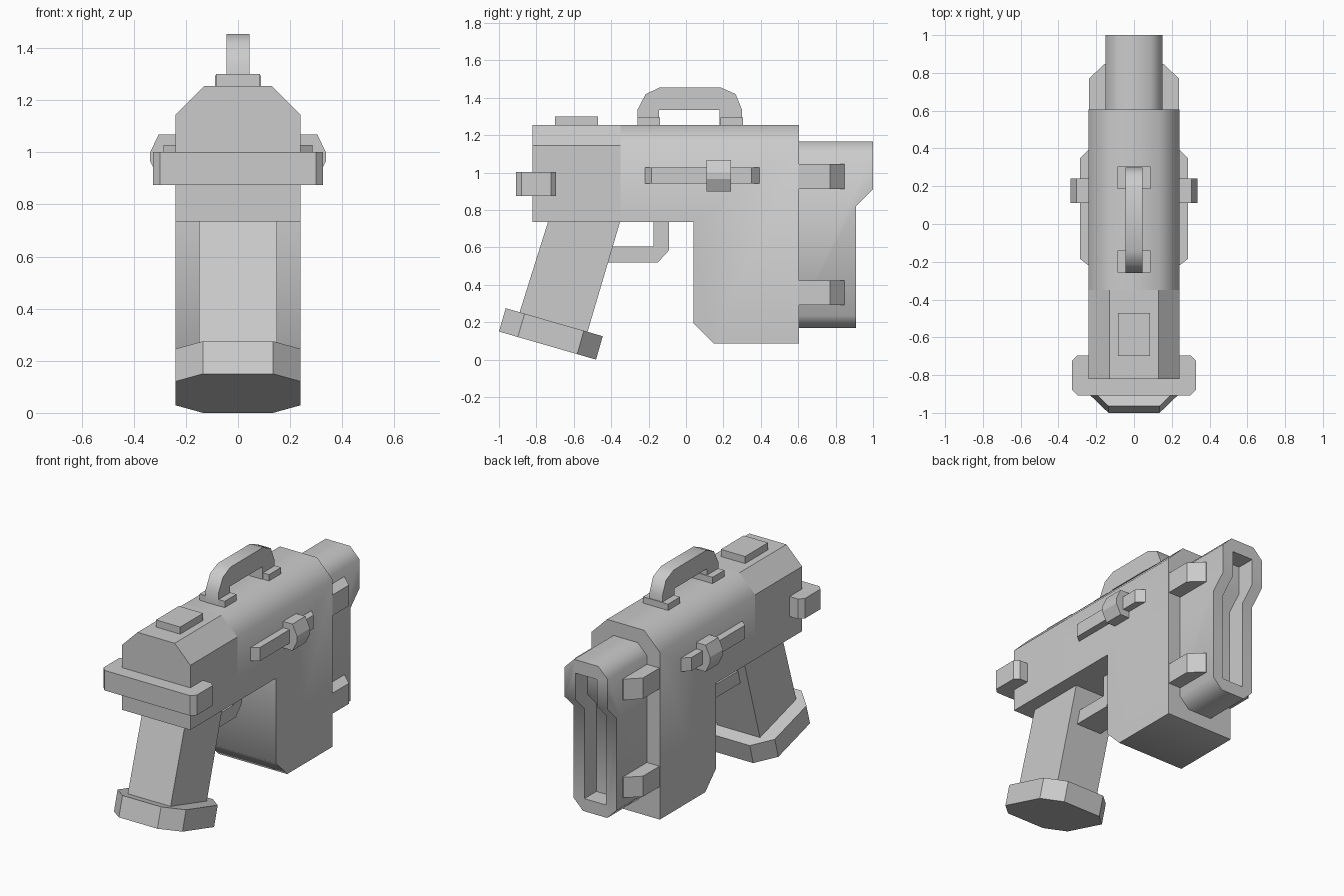
import bpy, bmesh, math
from mathutils import Matrix, Vector

if "Cube" in bpy.data.objects:
    bpy.data.objects.remove(bpy.data.objects["Cube"])

PLACE = {'x': lambda p, t: (t, p[0], p[1]),   # profile in y, z
         'y': lambda p, t: (p[0], t, p[1]),   # profile in x, z
         'z': lambda p, t: (p[0], p[1], t)}   # profile in x, y


def prism(name, pts, axis, a, b, smooth=False):
    """Extrude a closed profile along an axis from a to b."""
    bm = bmesh.new()
    face = bm.faces.new([bm.verts.new(PLACE[axis](p, a)) for p in pts])
    ext = bmesh.ops.extrude_face_region(bm, geom=[face])
    move = Vector(PLACE[axis]((0, 0), b - a))
    bmesh.ops.translate(bm, vec=move, verts=[g for g in ext['geom'] if isinstance(g, bmesh.types.BMVert)])
    bmesh.ops.recalc_face_normals(bm, faces=bm.faces[:])
    me = bpy.data.meshes.new(name)
    bm.to_mesh(me)
    bm.free()
    ob = bpy.data.objects.new(name, me)
    bpy.context.collection.objects.link(ob)
    if smooth:
        smooth_by_angle(ob)
    return ob


def activate(ob):
    bpy.ops.object.select_all(action='DESELECT')
    ob.select_set(True)
    bpy.context.view_layer.objects.active = ob


def smooth_by_angle(ob):
    activate(ob)
    bpy.ops.object.shade_smooth_by_angle(angle=math.radians(60))


def rect(u0, u1, v0, v1):
    return [(u0, v0), (u1, v0), (u1, v1), (u0, v1)]


def chamfer_rect(w, h0, h1, c):
    return [(-w, h0 + c), (-w + c, h0), (w - c, h0), (w, h0 + c),
            (w, h1 - c), (w - c, h1), (-w + c, h1), (-w, h1 - c)]


def cut(ob, cutter):
    mod = ob.modifiers.new("cut", 'BOOLEAN')
    mod.operation, mod.solver, mod.object = 'DIFFERENCE', 'EXACT', cutter
    activate(ob)
    bpy.ops.object.modifier_apply(modifier=mod.name)
    bpy.data.objects.remove(cutter)


def bevel_top(ob, width):
    """Chamfer the two long upper edges."""
    bm = bmesh.new()
    bm.from_mesh(ob.data)
    top = max(v.co.z for v in bm.verts)
    edges = [e for e in bm.edges if all(abs(v.co.z - top) < 1e-4 for v in e.verts)
             and abs(e.verts[0].co.x - e.verts[1].co.x) < 1e-4]
    bmesh.ops.bevel(bm, geom=edges, offset=width, segments=1, affect='EDGES')
    bm.to_mesh(ob.data)
    bm.free()


# Body: flat rear section, and smooth front section running down into the front block
rear = prism("rear_body", rect(-0.82, -0.35, 0.735, 1.255), 'x', -0.24, 0.24)
bevel_top(rear, 0.11)
front = prism("front_body", [(-0.35, 0.735), (0.04, 0.735), (0.04, 0.195), (0.15, 0.085),
                             (0.605, 0.085), (0.605, 1.255), (-0.35, 1.255)], 'x', -0.24, 0.24)
bevel_top(front, 0.11)
smooth_by_angle(front)

# Muzzle housing: stepped front and a recessed slot following the step
muzzle = prism("muzzle", chamfer_rect(0.15, 0.17, 1.165, 0.065), 'y', 0.6, 1.0)
cut(muzzle, prism("step_cutter", [(0.91, 0.1), (1.1, 0.1), (1.1, 1.01), (0.91, 0.82)], 'x', -0.3, 0.3))
cut(muzzle, prism("slot_cutter", [(1.1, 1.08), (0.88, 1.08), (0.88, 0.9), (0.79, 0.81),
                                  (0.79, 0.25), (1.1, 0.25)], 'x', -0.075, 0.075))
smooth_by_angle(muzzle)

# Grip and its tilted base plate
prism("grip", [(-0.735, 0.745), (-0.35, 0.745), (-0.535, 0.12), (-0.9, 0.22)], 'x', -0.15, 0.15)
base = prism("grip_base", chamfer_rect(0.24, -0.27, 0.27, 0.105), 'z', -0.065, 0.065)
base.data.transform(Matrix.Translation((0, -0.7225, 0.1375)) @ Matrix.Rotation(math.radians(-16.1), 4, 'X'))

# Trigger guard
prism("trigger_guard", [(-0.09, 0.74), (-0.09, 0.585), (-0.15, 0.52), (-0.43, 0.52),
                        (-0.41, 0.605), (-0.175, 0.605), (-0.175, 0.74)], 'x', -0.09, 0.09)

# Carry handle with two feet, and the raised plate behind it
prism("carry_handle", [(-0.26, 1.255), (-0.26, 1.335), (-0.215, 1.42), (-0.14, 1.455), (0.185, 1.455),
                       (0.265, 1.42), (0.3, 1.335), (0.3, 1.255), (0.18, 1.255), (0.18, 1.335),
                       (-0.145, 1.335), (-0.145, 1.255)], 'x', -0.045, 0.045, smooth=True)
for name, y0, y1 in (("handle_foot_rear", -0.258, -0.14), ("handle_foot_front", 0.185, 0.305)):
    prism(name, rect(-0.088, 0.088, y0, y1), 'z', 1.24, 1.295)
prism("top_plate", rect(-0.085, 0.085, -0.7, -0.47), 'z', 1.24, 1.3)

# Band wrapped around the rear of the body
prism("rear_band", chamfer_rect(0.327, -0.908, -0.695, 0.028), 'z', 0.875, 1.002)

# Side rails, knobs and muzzle brackets, on both sides
for s, side in ((1, "right"), (-1, "left")):
    prism("rail_" + side, [(s * 0.23, -0.22), (s * 0.24, -0.22), (s * 0.285, -0.185), (s * 0.285, 0.35),
                           (s * 0.24, 0.393), (s * 0.23, 0.393)], 'z', 0.942, 1.028)
    prism("knob_" + side, [(s * 0.23, 1.068), (s * 0.305, 1.068), (s * 0.337, 1.0), (s * 0.337, 0.965),
                           (s * 0.305, 0.9), (s * 0.23, 0.9)], 'y', 0.11, 0.24)
    for level, z0, z1 in (("lower", 0.293, 0.423), ("upper", 0.913, 1.045)):
        prism(f"bracket_{level}_{side}", [(s * 0.14, 0.6), (s * 0.238, 0.6), (s * 0.238, 0.77),
                                          (s * 0.155, 0.848), (s * 0.14, 0.848)], 'z', z0, z1)
